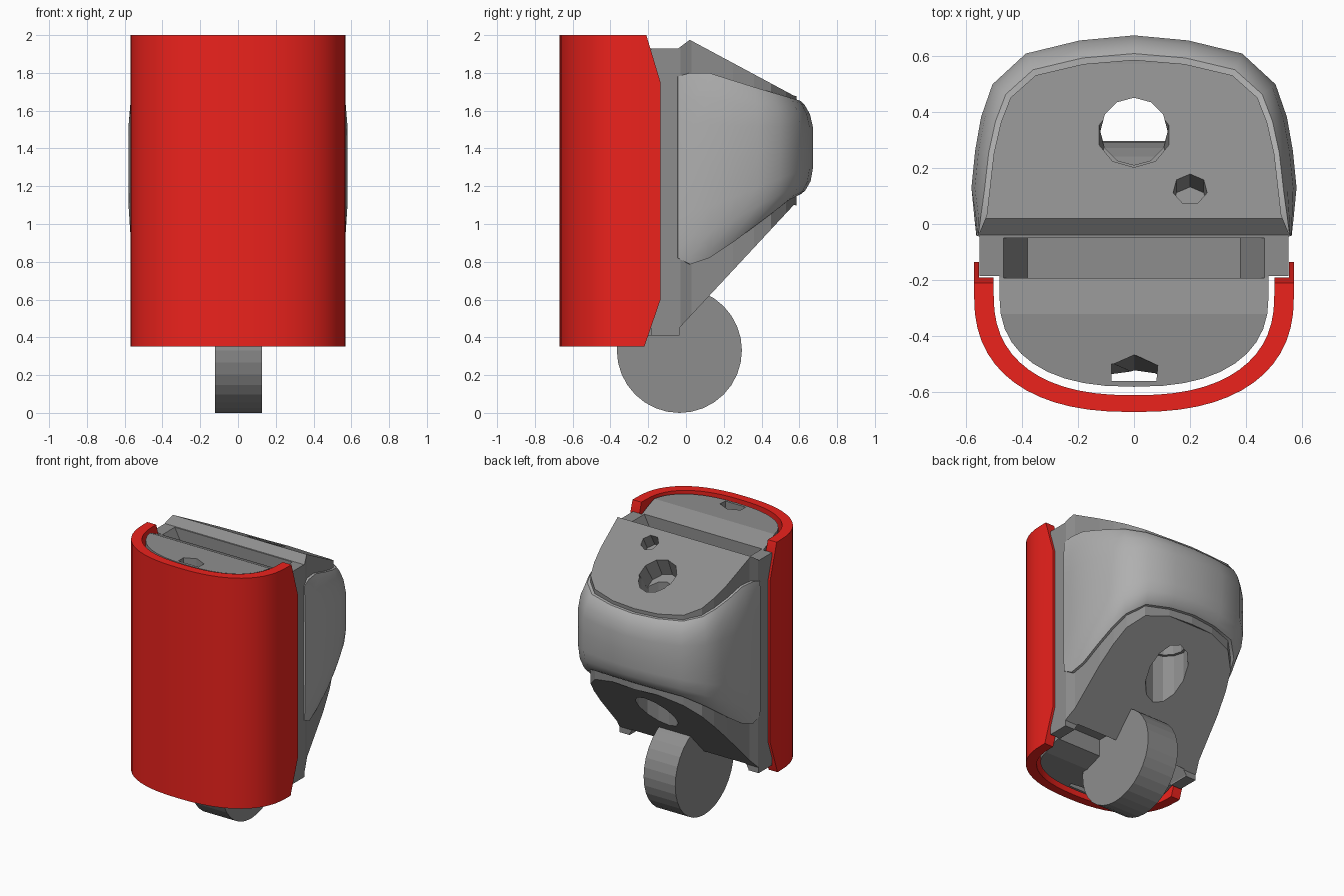
import bpy, math
from mathutils import Vector

if "Cube" in bpy.data.objects:
    bpy.data.objects.remove(bpy.data.objects["Cube"])


def make(name, verts, faces):
    me = bpy.data.meshes.new(name)
    me.from_pydata(verts, [], faces)
    ob = bpy.data.objects.new(name, me)
    bpy.context.collection.objects.link(ob)
    bpy.context.view_layer.objects.active = ob
    ob.select_set(True)
    bpy.ops.object.mode_set(mode='EDIT')
    bpy.ops.mesh.select_all(action='SELECT')
    bpy.ops.mesh.normals_make_consistent(inside=False)
    bpy.ops.object.mode_set(mode='OBJECT')
    ob.select_set(False)
    return ob


def prism(name, pts, lo, hi, axis):
    """Extrude a 2D outline along an axis: z -> (x,y), x -> (y,z), y -> (x,z)."""
    def place(p, h):
        return {'z': (p[0], p[1], h), 'x': (h, p[0], p[1]), 'y': (p[0], h, p[1])}[axis]
    n = len(pts)
    verts = [place(p, h) for h in (lo, hi) for p in pts]
    faces = [range(n), range(n, 2 * n)]
    faces += [(i, (i + 1) % n, n + (i + 1) % n, n + i) for i in range(n)]
    return make(name, verts, [tuple(f) for f in faces])


def cylinder(name, r, depth, loc, rot=(0, 0, 0), sides=8, r2=None):
    bpy.ops.mesh.primitive_cone_add(vertices=sides, radius1=r, radius2=r if r2 is None else r2,
                                    depth=depth, location=loc, rotation=rot)
    ob = bpy.context.object
    ob.name = name
    ob.select_set(False)
    return ob


def boolean(ob, tool, op):
    tool.hide_render = True
    m = ob.modifiers.new(op, 'BOOLEAN')
    m.operation, m.object, m.solver = op, tool, 'EXACT'
    bpy.context.view_layer.objects.active = ob
    bpy.ops.object.modifier_apply(modifier=m.name)
    bpy.data.objects.remove(tool)


def smooth(ob, deg):
    bpy.context.view_layer.objects.active = ob
    ob.select_set(True)
    bpy.ops.object.shade_smooth_by_angle(angle=math.radians(deg))
    ob.select_set(False)


def paint(name, colour, *obs):
    mat = bpy.data.materials.new(name)
    mat.diffuse_color = (*colour, 1)
    mat.use_nodes = True
    mat.node_tree.nodes["Principled BSDF"].inputs["Base Color"].default_value = mat.diffuse_color
    for ob in obs:
        ob.data.materials.clear()
        ob.data.materials.append(mat)


def arc(a, b, n=10, e=2.4):
    """Quarter squircle from the front centre round to the right side."""
    out = []
    for i in range(n + 1):
        t = math.pi / 2 * i / n
        out.append((a * math.sin(t) ** (2 / e), -0.25 - b * max(math.cos(t), 0) ** (2 / e)))
    return out


def mirrored(half):
    """Close a half outline that starts (and maybe ends) on x = 0."""
    return half + [(-x, y) for x, y in reversed(half) if x > 1e-4]


# Main body: plan outline intersected with side profile
back = [(0.55, -0.185), (0.55, -0.03), (0.525, 0.03), (0.50, 0.25), (0.475, 0.36),
        (0.44, 0.45), (0.35, 0.53), (0.18, 0.57), (0, 0.585)]
body = prism("body", mirrored(arc(0.48, 0.33) + [(0.48, -0.185)] + back), 0.2, 2.2, 'z')
side = [(-0.7, 1.985), (-0.32, 1.99), (-0.19, 1.93), (-0.04, 1.93), (0.02, 1.975),
        (0.57, 1.68), (0.7, 1.65), (0.7, 1.09), (0.57, 1.10), (-0.035, 0.45),
        (-0.035, 0.41), (-0.19, 0.41), (-0.32, 0.365), (-0.7, 0.37)]
boolean(body, prism("side_cutter", side, -0.8, 0.8, 'x'), 'INTERSECT')

# Slots across the top and bottom
slot = [(-0.47, 2.2), (-0.47, 1.94), (-0.38, 1.76), (0.38, 1.76), (0.47, 1.94), (0.47, 2.2)]
boolean(body, prism("slot_cutter", slot, -0.193, -0.05, 'y'), 'DIFFERENCE')
low_slot = [(-0.47, 0.2), (-0.47, 0.42), (-0.40, 0.53), (0.40, 0.53), (0.47, 0.42), (0.47, 0.2)]
boolean(body, prism("low_slot_cutter", low_slot, -0.193, -0.03, 'y'), 'DIFFERENCE')

# Through hole with wider rims, blind hole, and narrow front hole
boolean(body, cylinder("hole_cutter", 0.12, 3, (0, 0.33, 1.2), sides=12), 'DIFFERENCE')
boolean(body, cylinder("rim_cutter", 0.115, 0.3, (0.0, 0.325, 1.83),
                       (-0.5, 0, 0), 10, r2=0.15), 'DIFFERENCE')
boolean(body, cylinder("low_rim_cutter", 0.14, 0.6, (0, 0.33, 0.75), sides=12), 'DIFFERENCE')
boolean(body, cylinder("pin_cutter", 0.062, 0.26, (0.2, 0.14, 1.95), (-0.5, 0, 0), 7), 'DIFFERENCE')
front_hole = [(-0.08, -0.56), (0.08, -0.56), (0.085, -0.50), (0, -0.46), (-0.08, -0.495)]
cut = prism("front_hole_cutter", front_hole, 0.1, 2.2, 'z')
for v in cut.data.vertices:
    if v.co.z < 1:
        v.co.y = -0.56 + (v.co.y + 0.56) * 0.3
boolean(body, cut, 'DIFFERENCE')

# Soft bulging grip band wrapped round the back
bulge = [0.014, 0.035, 0.065, 0.067, 0.073, 0.08, 0.085, 0.085, 0.087]
half = [(x, y, o) for (x, y), o in zip([(0.548, -0.045), (0.535, 0.02), (0.515, 0.12)] + back[3:], bulge)]
path = half + [(-x, y, o) for x, y, o in reversed(half[:-1])]


def lerp(table, y):
    for (a, p), (b, q) in zip(table, table[1:]):
        if y <= b:
            return p + (q - p) * max(0, y - a) / (b - a)
    return table[-1][1]


top_edge = [(-0.045, 1.78), (0.05, 1.81), (0.12, 1.80), (0.59, 1.65)]
low_edge = [(-0.045, 0.82), (0.0, 0.78), (0.15, 0.83), (0.4, 1.02), (0.53, 1.13), (0.59, 1.16)]
rows = [(0, None), (0, 0.2), (0.04, 0.5), (0.14, 0.85), (0.28, 1), (0.5, 1.0), (0.72, 1),
        (0.86, 0.8), (0.96, 0.45), (1, 0.2), (1, None)]
verts, faces, R = [], [], len(rows)
for i, (x, y, o) in enumerate(path):
    p, q = path[max(i - 1, 0)], path[min(i + 1, len(path) - 1)]
    n = Vector((q[1] - p[1], p[0] - q[0])).normalized()
    lo, hi = lerp(low_edge, y), lerp(top_edge, y)
    for t, k in rows:
        d = -0.025 if k is None else 0.006 + (o - 0.006) * k
        verts.append((x + n.x * d, y + n.y * d, lo + (hi - lo) * t))
for i in range(len(path) - 1):
    for j in range(R):
        a, b = i * R + j, i * R + (j + 1) % R
        faces.append((a, b, b + R, a + R))
faces += [tuple(range(R)), tuple(range(len(verts) - R, len(verts)))]
band = make("grip_band", verts, faces)
smooth(band, 30)

# Red front shell: U-shaped wall with thin rear lips and chamfered side edges
outer = arc(0.57, 0.42, 14) + [(0.57, -0.13)]
inner = arc(0.50, 0.36, 14) + [(0.50, -0.19), (0.553, -0.19), (0.553, -0.13)]
left = [(-x, y) for x, y in outer[:0:-1]]
inner_left = [(-x, y) for x, y in inner[:0:-1]]
shell = prism("front_shell", left + outer + inner[::-1] + inner_left[::-1], 0.2, 2.2, 'z')
chamfer = [(-0.8, 2.0), (-0.21, 2.0), (-0.135, 1.75), (-0.135, 0.60), (-0.22, 0.352), (-0.8, 0.352)]
boolean(shell, prism("chamfer_cutter", chamfer, -0.8, 0.8, 'x'), 'INTERSECT')
smooth(shell, 25)

# Wheel-like disc foot
disc = cylinder("disc_foot", 0.331, 0.25, (0.003, -0.035, 0.331), (0, math.pi / 2, 0), 32)

# Colours
paint("red", (0.84, 0.016, 0.012), shell)
paint("dark_grey", (0.27, 0.27, 0.27), body, disc)
paint("mid_grey", (0.43, 0.43, 0.43), band)
